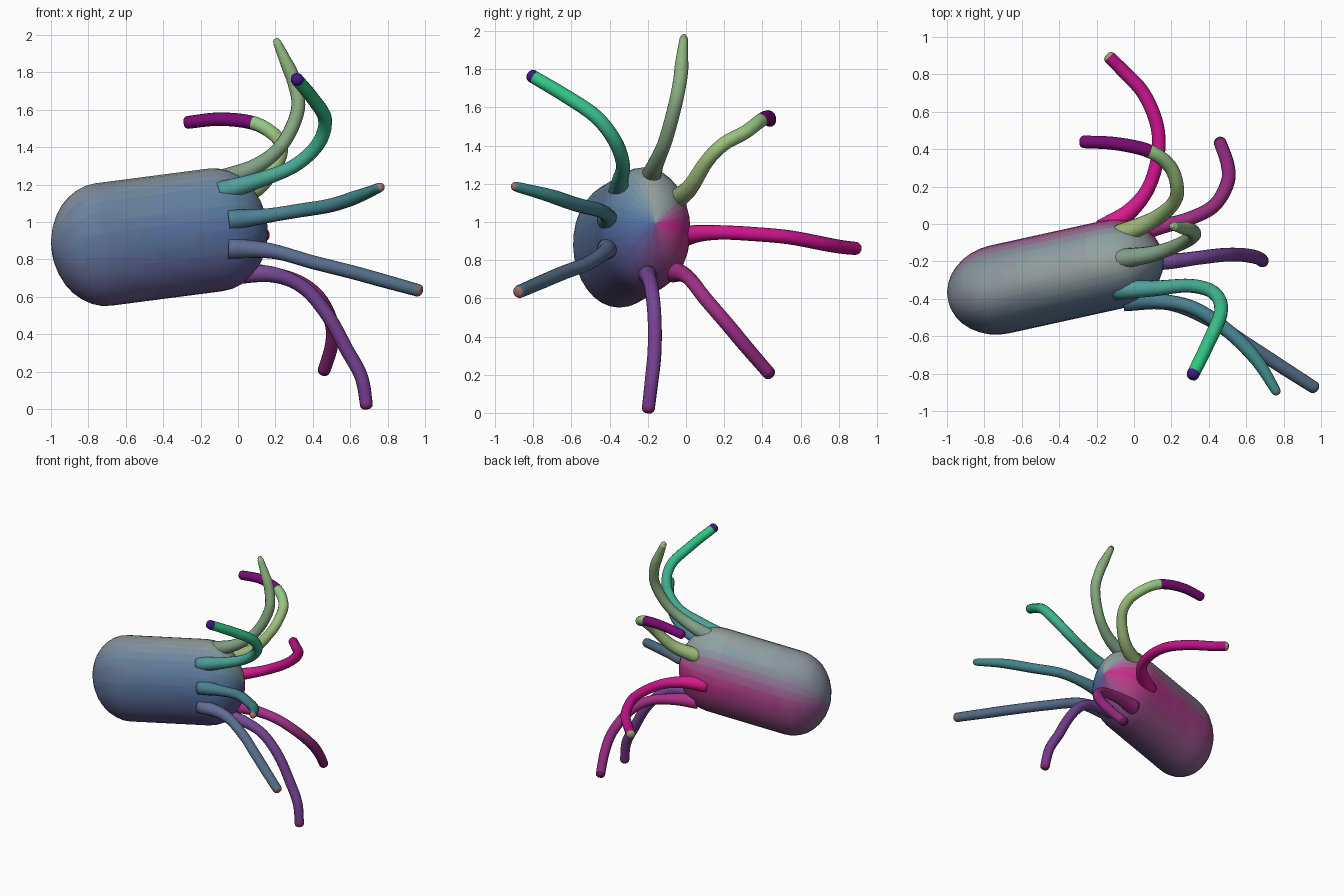
import bpy, bmesh, math
from mathutils import Vector

if "Cube" in bpy.data.objects:
    bpy.data.objects.remove(bpy.data.objects["Cube"])

def material(rgb):
    """Shared flat colour from 0-255 display values."""
    key = tuple(int(round(c / 6) * 6) for c in rgb)
    name = "colour_%d_%d_%d" % key
    m = bpy.data.materials.get(name)
    if not m:
        m = bpy.data.materials.new(name)
        m.diffuse_color = [min(1, (c / 255) ** 2.2 * 1.15) for c in key] + [1]
        m.use_nodes = True
        m.node_tree.nodes["Principled BSDF"].inputs["Base Color"].default_value = m.diffuse_color
    return m

def mix(a, b, t):
    return tuple(x + (y - x) * t for x, y in zip(a, b))

def skin(name, rings, colour_at):
    """Loft closed rings, close both ends with a fan, colour each face."""
    mesh = bpy.data.meshes.new(name)
    bm = bmesh.new()
    n = len(rings[0])
    loops = [[bm.verts.new(p) for p in r] for r in rings]
    slots = {}

    def paint(face, i, j):
        m = material(colour_at(i, j))
        if m.name not in slots:
            slots[m.name] = len(slots)
            mesh.materials.append(m)
        face.material_index = slots[m.name]
        face.smooth = True

    for i in range(len(loops) - 1):
        for j in range(n):
            k = (j + 1) % n
            paint(bm.faces.new((loops[i][j], loops[i][k], loops[i + 1][k], loops[i + 1][j])), i, j)
    for i in (0, len(loops) - 1):
        tip = bm.verts.new(sum((v.co for v in loops[i]), Vector()) / n)
        for j in range(n):
            paint(bm.faces.new((loops[i][j], loops[i][(j + 1) % n], tip)), i, j)
    bmesh.ops.recalc_face_normals(bm, faces=bm.faces)
    bm.to_mesh(mesh)
    bm.free()
    ob = bpy.data.objects.new(name, mesh)
    bpy.context.collection.objects.link(ob)

# Body: tilted capsule with an oval section
A, B = Vector((-0.72, -0.35, 0.88)), Vector((-0.12, -0.218, 0.958))
U = (B - A).normalized()
S = Vector((0, 0, 1)).cross(U).normalized()
T = U.cross(S)
CAP, N = 0.28, 32
profile = []
for k in range(9):
    a = math.radians(3 + 87 * k / 8)
    profile.append((A - U * CAP * math.cos(a), math.sin(a)))
profile += [(A.lerp(B, k / 8), 1) for k in range(1, 8)]
for k in range(9):
    a = math.radians(90 - 87 * k / 8)
    profile.append((B + U * CAP * math.cos(a), math.sin(a)))
body_rings = [[c + (S * 0.24 * math.sin(2 * math.pi * j / N) + T * 0.33 * math.cos(2 * math.pi * j / N)) * r
               for j in range(N)] for c, r in profile]
# colours around the body: top, then over the back, bottom and front
AROUND = [(146, 153, 146), (130, 152, 152), (190, 40, 130), (150, 70, 125),
          (112, 68, 118), (86, 84, 138), (76, 106, 150), (96, 126, 150)]

def body_colour(i, j):
    f = 8 * (j + 0.5) / N
    c = mix(AROUND[int(f) % 8], AROUND[(int(f) + 1) % 8], f % 1)
    return mix((108, 114, 138), c, min(1, 0.4 + 0.8 * i / len(profile)))

skin("body", body_rings, body_colour)

def spline(pts, steps=6):
    """Catmull-Rom path through the points."""
    p = [2 * pts[0] - pts[1]] + pts + [2 * pts[-1] - pts[-2]]
    out = []
    for i in range(1, len(p) - 2):
        a, b, c, d = p[i - 1:i + 3]
        for k in range(steps):
            t = k / steps
            out.append(0.5 * (2 * b + (c - a) * t + (2 * a - 5 * b + 4 * c - d) * t * t
                              + (3 * b - a - 3 * c + d) * t ** 3))
    return out + [pts[-1]]

def tentacle(name, pts, base, mid, tip, tip_start=0.9, tip_r=0.034):
    path = spline([Vector(p) for p in pts])
    n, sides = len(path), 14
    rings, d0, side = [], None, None
    for i, p in enumerate(path):
        d = (path[min(i + 1, n - 1)] - path[max(i - 1, 0)]).normalized()
        if side is None:
            side = d.orthogonal().normalized()
        else:
            side = d0.rotation_difference(d) @ side
        d0, up = d, d.cross(side)
        f = i / (n - 1)
        r = 0.037 + 0.02 * max(0, 1 - f / 0.3) ** 1.5
        if f > 0.75:
            r += (tip_r - r) * (f - 0.75) / 0.25
        # the last path point grows into a rounded end
        for back, k in ([(0, 1)] if i < n - 1 else [(0.02, 1), (0.008, 0.85), (0, 0.5)]):
            rings.append([p - d * back + (side * math.cos(a) + up * math.sin(a)) * r * k
                          for a in (2 * math.pi * j / sides for j in range(sides))])

    def colour(i, j):
        f = i / (len(rings) - 1)
        return tip if f > tip_start else mix(base, mid, f / tip_start)
    skin(name, rings, colour)

# Tentacles, clockwise around the head
tentacle("top_tentacle",
         [(-0.1, -0.19, 1.22), (0.1, -0.16, 1.3), (0.24, -0.11, 1.42), (0.32, -0.06, 1.6),
          (0.3, -0.03, 1.75), (0.25, -0.02, 1.87), (0.2, -0.01, 1.98)],
         (118, 145, 125), (135, 170, 115), (140, 175, 112), tip_r=0.02)
tentacle("upper_back_tentacle",
         [(-0.08, -0.06, 1.11), (0.1, 0.02, 1.18), (0.21, 0.11, 1.32), (0.23, 0.2, 1.41),
          (0.19, 0.31, 1.47), (0.08, 0.39, 1.53), (-0.1, 0.43, 1.55), (-0.29, 0.44, 1.53)],
         (145, 165, 110), (140, 190, 120), (112, 20, 110), tip_start=0.68)
tentacle("back_tentacle",
         [(-0.17, -0.03, 0.92), (-0.02, 0.07, 0.94), (0.08, 0.2, 0.945), (0.13, 0.38, 0.935),
          (0.12, 0.54, 0.92), (0.05, 0.7, 0.89), (-0.05, 0.81, 0.87), (-0.145, 0.905, 0.86)],
         (205, 30, 135), (165, 20, 120), (150, 150, 100), tip_start=0.95)
tentacle("lower_back_tentacle",
         [(-0.05, -0.07, 0.74), (0.12, -0.02, 0.73), (0.3, 0.03, 0.69), (0.43, 0.1, 0.6),
          (0.5, 0.22, 0.46), (0.5, 0.32, 0.34), (0.455, 0.45, 0.19)],
         (165, 50, 130), (130, 42, 115), (90, 30, 85))
tentacle("bottom_tentacle",
         [(-0.05, -0.2, 0.72), (0.18, -0.2, 0.72), (0.35, -0.18, 0.65), (0.48, -0.165, 0.5),
          (0.58, -0.165, 0.32), (0.66, -0.18, 0.17), (0.69, -0.2, 0.0)],
         (112, 72, 140), (105, 55, 130), (125, 40, 95))
tentacle("lower_front_tentacle",
         [(-0.05, -0.41, 0.86), (0.18, -0.42, 0.845), (0.4, -0.51, 0.785), (0.6, -0.64, 0.735),
          (0.8, -0.77, 0.68), (0.98, -0.885, 0.63)],
         (90, 100, 140), (75, 100, 120), (150, 100, 95), tip_start=0.94)
tentacle("front_tentacle",
         [(-0.05, -0.41, 1.01), (0.13, -0.41, 1.03), (0.32, -0.45, 1.06), (0.5, -0.57, 1.09),
          (0.65, -0.72, 1.14), (0.77, -0.91, 1.19)],
         (76, 118, 138), (58, 125, 125), (160, 105, 95), tip_start=0.94, tip_r=0.025)
tentacle("upper_front_tentacle",
         [(-0.1, -0.35, 1.16), (0.1, -0.345, 1.22), (0.3, -0.33, 1.3), (0.43, -0.37, 1.42),
          (0.465, -0.47, 1.55), (0.4, -0.63, 1.66), (0.305, -0.825, 1.775)],
         (80, 145, 145), (45, 185, 120), (62, 30, 120), tip_start=0.91)
